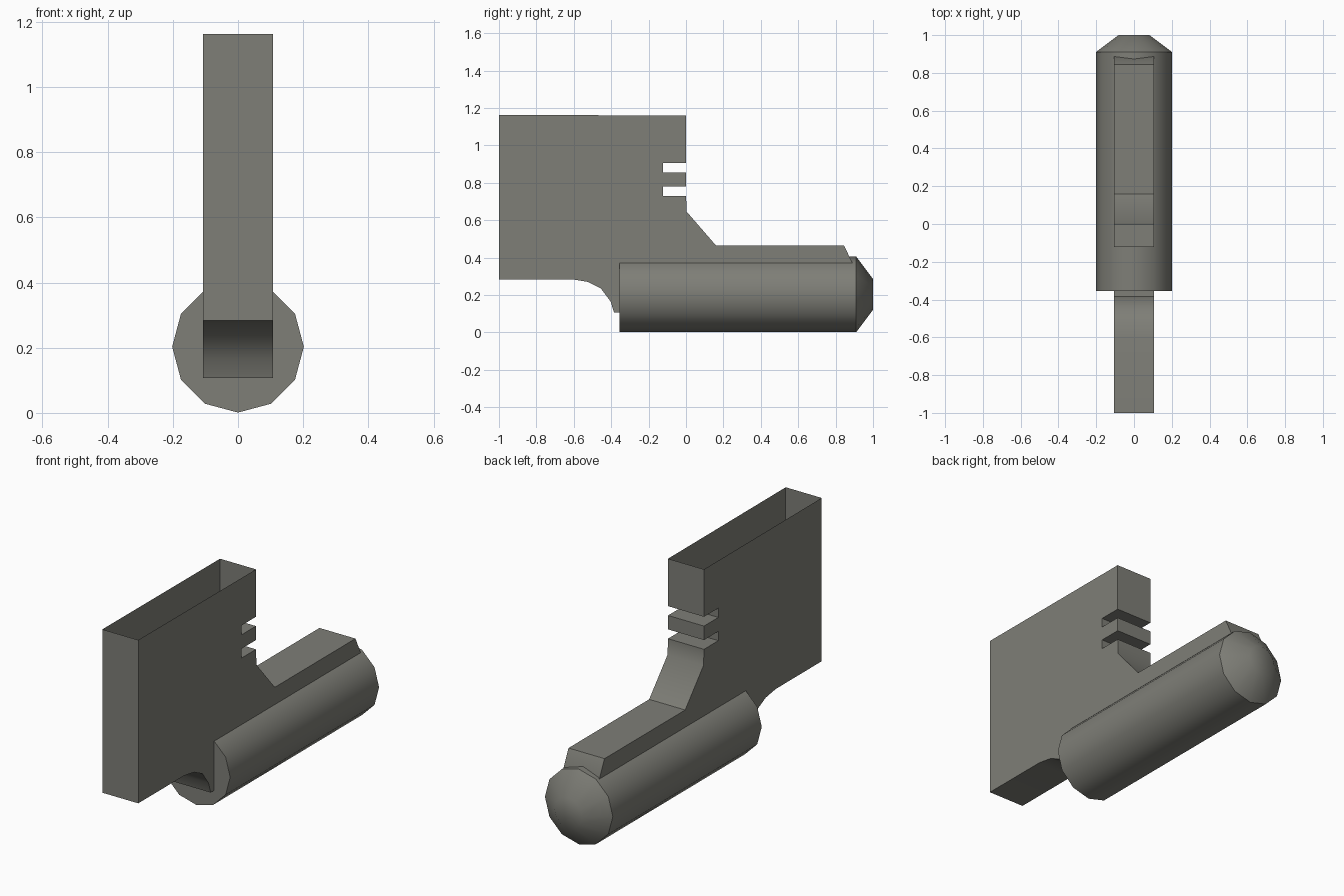
import bpy, bmesh, math

if "Cube" in bpy.data.objects:
    bpy.data.objects.remove(bpy.data.objects["Cube"])

grey = bpy.data.materials.new("warm_grey")
grey.diffuse_color = (0.21, 0.21, 0.185, 1)
grey.use_nodes = True
grey.node_tree.nodes["Principled BSDF"].inputs["Base Color"].default_value = grey.diffuse_color


def finish(bm, name):
    me = bpy.data.meshes.new(name)
    bm.to_mesh(me)
    bm.free()
    me.materials.append(grey)
    ob = bpy.data.objects.new(name, me)
    bpy.context.collection.objects.link(ob)
    bpy.ops.object.select_all(action='DESELECT')
    ob.select_set(True)
    bpy.context.view_layer.objects.active = ob
    bpy.ops.object.shade_smooth_by_angle(angle=math.radians(42))
    return ob


def loft(rings):
    """Join matching closed rings of points and cap both ends."""
    bm = bmesh.new()
    loops = [[bm.verts.new(p) for p in ring] for ring in rings]
    n = len(loops[0])
    for a, b in zip(loops, loops[1:]):
        for i in range(n):
            j = (i + 1) % n
            bm.faces.new((a[i], a[j], b[j], b[i]))
    bm.faces.new(loops[0])
    bm.faces.new(loops[-1])
    bmesh.ops.recalc_face_normals(bm, faces=bm.faces)
    return bm


# Hollow upright plate: side profile (y, z) with two slots, a tongue and a curved heel
profile = [(-1, 1.162), (0, 1.16)]
for top in (0.905, 0.78):
    profile += [(0, top), (-0.122, top), (-0.122, top - 0.05), (0, top - 0.05)]
profile += [(0.004, 0.645), (0.16, 0.465), (0.845, 0.465), (0.89, 0.37), (0.89, 0.107),
            (-0.385, 0.107), (-0.403, 0.165), (-0.455, 0.235), (-0.525, 0.27),
            (-0.61, 0.284), (-1, 0.284)]
bm = loft([[(x, y, z) for y, z in profile] for x in (-0.107, 0.107)])
# the top is open
lid = [f for f in bm.faces if f.calc_center_median().z > 1.15]
bmesh.ops.delete(bm, geom=lid, context='FACES_ONLY')
finish(bm, "upright_plate")

# Twelve-sided barrel with a tapered nose
rings = []
for y, r in ((-0.355, 0.202), (0.91, 0.202), (1.0, 0.082)):
    rings.append([(r * math.cos(math.radians(30 * k)), y,
                   0.203 + r * math.sin(math.radians(30 * k))) for k in range(12)])
finish(loft(rings), "barrel")
